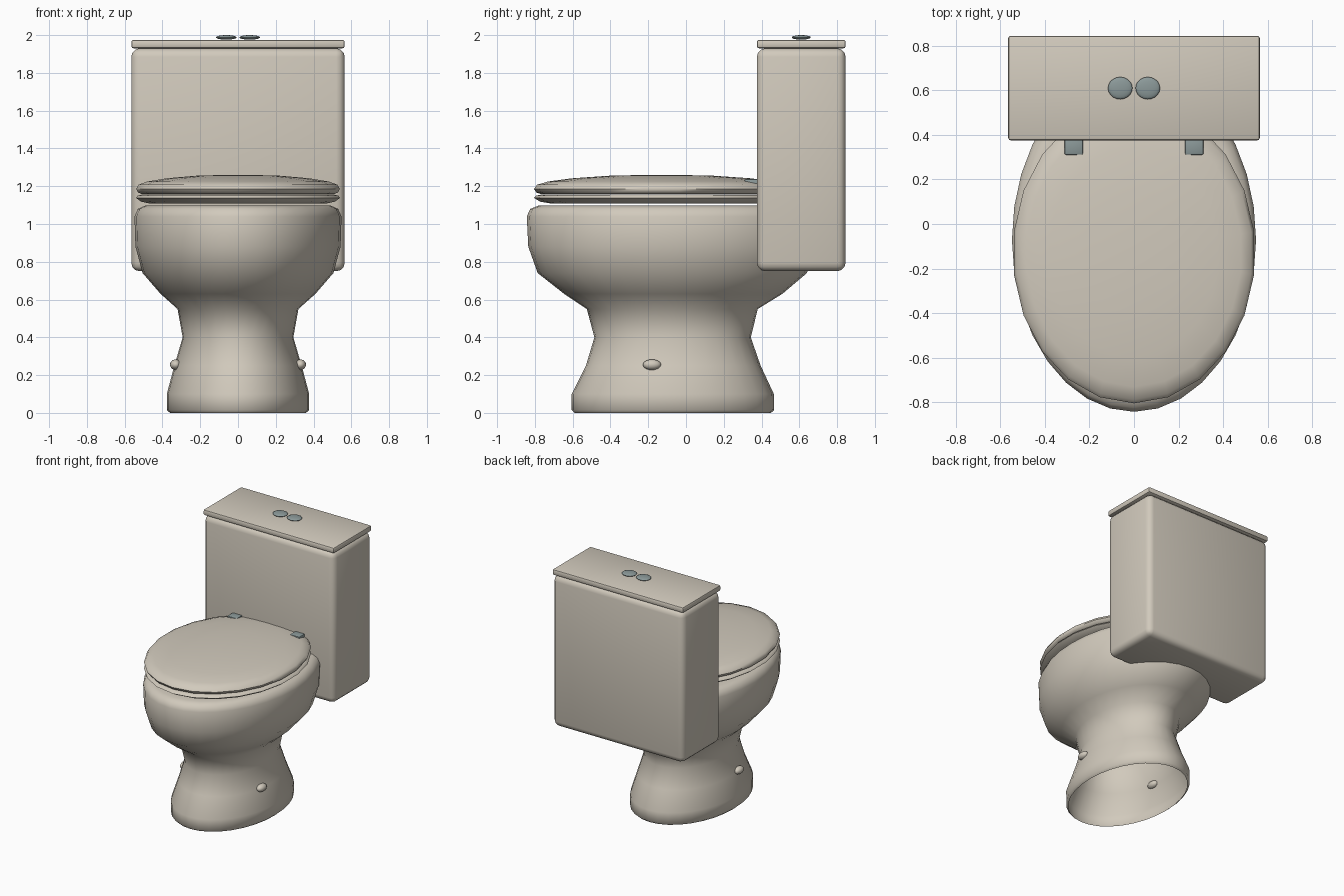
import bpy, bmesh, math

cube = bpy.data.objects.get("Cube")
if cube:
    bpy.data.objects.remove(cube, do_unlink=True)


def material(name, rgb):
    m = bpy.data.materials.new(name)
    m.use_nodes = True
    m.diffuse_color = (*rgb, 1)
    m.node_tree.nodes["Principled BSDF"].inputs["Base Color"].default_value = (*rgb, 1)
    return m


ceramic = material("warm_white_ceramic", (0.64, 0.59, 0.505))
metal = material("grey_metal", (0.26, 0.32, 0.32))


def finish(name, bm, mat, angle=60):
    mesh = bpy.data.meshes.new(name)
    bm.to_mesh(mesh)
    bm.free()
    mesh.materials.append(mat)
    obj = bpy.data.objects.new(name, mesh)
    bpy.context.collection.objects.link(obj)
    bpy.ops.object.select_all(action="DESELECT")
    obj.select_set(True)
    bpy.context.view_layer.objects.active = obj
    bpy.ops.object.shade_smooth_by_angle(angle=math.radians(angle))
    return obj


def loft(name, rings, segments, cap_start, cap_end):
    """Skin a stack of ellipses given as (z, half width, front y, back y)."""
    bm = bmesh.new()
    loops = []
    for z, half, front, back in rings:
        mid, depth = (front + back) / 2, (back - front) / 2
        turn = [2 * math.pi * i / segments - math.pi / 2 for i in range(segments)]
        loops.append([bm.verts.new((half * math.cos(t), mid + depth * math.sin(t), z))
                      for t in turn])
    for low, high in zip(loops, loops[1:]):
        for i in range(segments):
            j = (i + 1) % segments
            bm.faces.new((low[i], low[j], high[j], high[i]))
    if cap_start:
        bm.faces.new(loops[0][::-1])
    if cap_end:
        bm.faces.new(loops[-1])
    return finish(name, bm, ceramic)


def box(name, x, y, z, mat, bevel, segments=3):
    """Bevelled box from (low, high) pairs."""
    bm = bmesh.new()
    bmesh.ops.create_cube(bm, size=1)
    for v in bm.verts:
        v.co = [sum(r) / 2 + c * (r[1] - r[0]) for r, c in zip((x, y, z), v.co)]
    bmesh.ops.bevel(bm, geom=bm.edges[:], offset=bevel, segments=segments,
                    profile=0.5, affect="EDGES")
    return finish(name, bm, mat, 35)


def ellipsoid(name, centre, radii, mat):
    bm = bmesh.new()
    bmesh.ops.create_uvsphere(bm, u_segments=20, v_segments=10, radius=1)
    for v in bm.verts:
        v.co = [m + r * c for m, r, c in zip(centre, radii, v.co)]
    return finish(name, bm, mat)


# Pedestal and bowl, open underneath, turning over the rim into the basin
loft("pedestal_bowl", [
    (0.0, 0.36, -0.59, 0.45), (0.015, 0.377, -0.605, 0.467),
    (0.1, 0.377, -0.605, 0.465), (0.25, 0.337, -0.53, 0.395),
    (0.4, 0.293, -0.485, 0.343), (0.55, 0.32, -0.525, 0.38),
    (0.63, 0.41, -0.645, 0.51), (0.74, 0.505, -0.785, 0.64),
    (0.88, 0.543, -0.835, 0.69), (1.04, 0.548, -0.843, 0.7),
    (1.08, 0.53, -0.825, 0.68), (1.098, 0.49, -0.78, 0.64),
    (1.09, 0.4, -0.66, 0.4), (0.8, 0.33, -0.55, 0.3), (0.62, 0.12, -0.25, 0.1),
], 32, False, True)


def oval_plate(name, profile):
    # Stack of scaled copies of the seat outline
    mid, half, depth = -0.13, 0.545, 0.675
    loft(name, [(z, half * s, mid - depth * s, mid + depth * s)
                for z, s in profile], 22, True, True)


oval_plate("seat", [(1.108, 0.86), (1.118, 0.95), (1.138, 1.0),
                    (1.15, 0.985), (1.156, 0.94)])
oval_plate("seat_cover", [(1.158, 0.94), (1.166, 0.98), (1.186, 1.0), (1.208, 0.975),
                          (1.225, 0.89), (1.242, 0.7), (1.256, 0.4), (1.26, 0.1)])

# Cistern
box("cistern", (-0.565, 0.565), (0.375, 0.845), (0.75, 1.93), ceramic, 0.045)
box("cistern_lid", (-0.565, 0.565), (0.375, 0.845), (1.93, 1.975), ceramic, 0.012, 2)

# Paired fittings
for side, s in (("left", 1), ("right", -1)):
    ellipsoid(side + "_flush_button", (s * 0.062, 0.61, 1.988), (0.055, 0.05, 0.012), metal)
    ellipsoid(side + "_floor_bolt", (s * 0.33, -0.18, 0.255), (0.03, 0.048, 0.028), ceramic)
    box(side + "_hinge", (s * 0.27 - 0.042, s * 0.27 + 0.042), (0.31, 0.39),
        (1.18, 1.238), metal, 0.008, 2)
